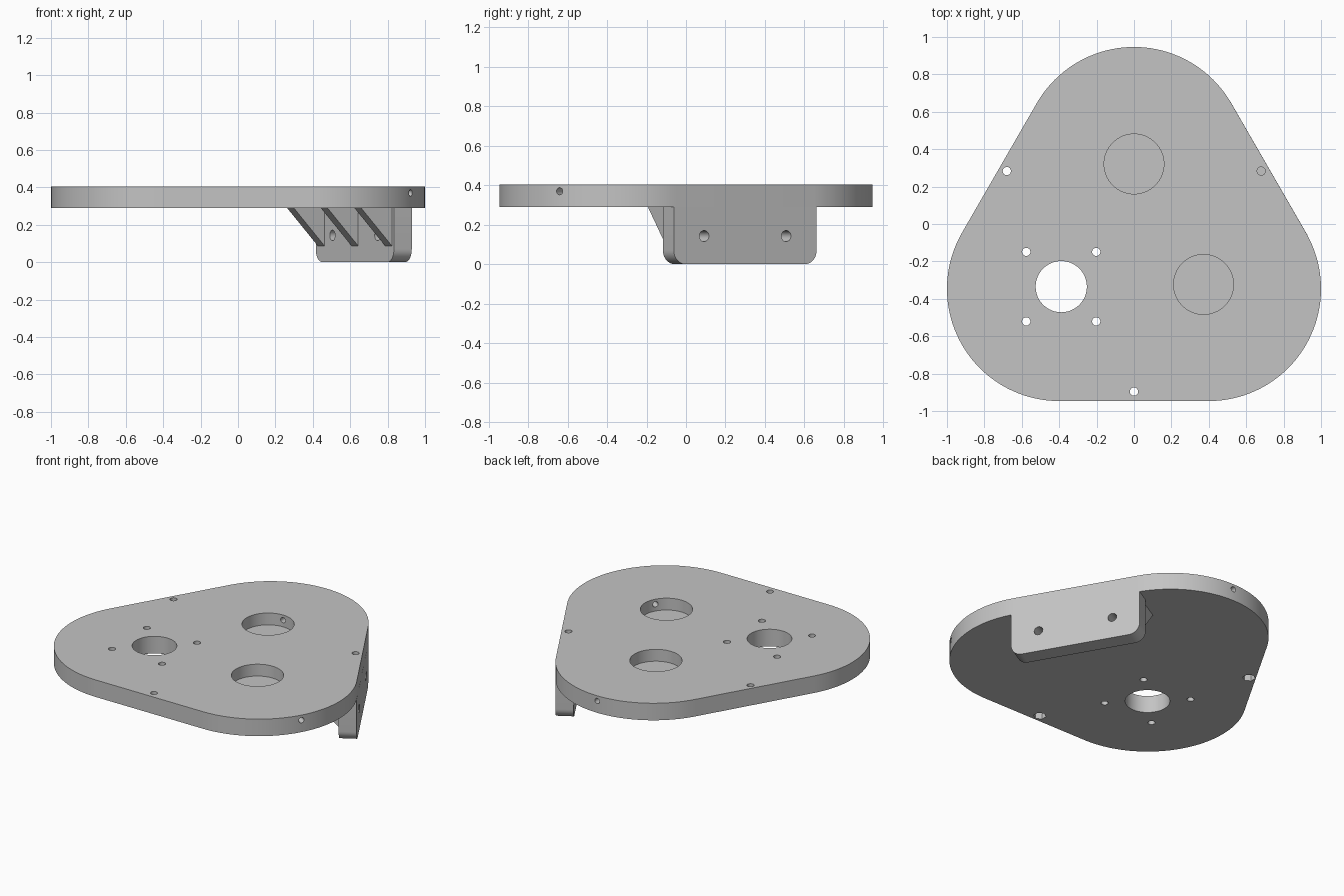
import bpy, bmesh
from math import radians, sin, cos, pi
from mathutils import Vector, Matrix

cube = bpy.data.objects.get("Cube")
if cube:
    bpy.data.objects.remove(cube)

grey = bpy.data.materials.new("plain grey")
grey.use_nodes = True
colour = (0.55, 0.55, 0.55, 1)
grey.diffuse_color = colour
grey.node_tree.nodes["Principled BSDF"].inputs["Base Color"].default_value = colour

TOP, UNDER = 0.405, 0.29          # plate faces
LOBE_X, LOBE_Y, LOBE_R = 0.4, 0.3465, 0.6


def make_object(name, bm, matrix=None):
    bmesh.ops.recalc_face_normals(bm, faces=bm.faces)
    mesh = bpy.data.meshes.new(name)
    bm.to_mesh(mesh)
    bm.free()
    mesh.materials.append(grey)
    obj = bpy.data.objects.new(name, mesh)
    if matrix:
        mesh.transform(matrix)
    bpy.context.collection.objects.link(obj)
    return obj


def prism(name, outline, low, high, matrix=None):
    """Extrude an xy outline from z=low to z=high."""
    bm = bmesh.new()
    face = bm.faces.new([bm.verts.new((x, y, low)) for x, y in outline])
    new = bmesh.ops.extrude_face_region(bm, geom=[face])["geom"]
    verts = [v for v in new if isinstance(v, bmesh.types.BMVert)]
    bmesh.ops.translate(bm, verts=verts, vec=(0, 0, high - low))
    return make_object(name, bm, matrix)


def arc(cx, cy, r, start, end, steps):
    angles = [radians(start + (end - start) * i / steps) for i in range(steps + 1)]
    return [(cx + r * cos(a), cy + r * sin(a)) for a in angles]


def rod(start, end, r, sides=32):
    """Round or polygonal cutter between two points."""
    start, end = Vector(start), Vector(end)
    axis = end - start
    bm = bmesh.new()
    bmesh.ops.create_cone(bm, cap_ends=True, segments=sides, radius1=r, radius2=r, depth=axis.length)
    turn = axis.to_track_quat("Z", "Y").to_matrix().to_4x4()
    return make_object("cutter", bm, Matrix.Translation((start + end) / 2) @ turn)


def drill(obj, cutters):
    for c in cutters:
        c.hide_render = True
        mod = obj.modifiers.new("cut", "BOOLEAN")
        mod.operation, mod.solver, mod.object = "DIFFERENCE", "EXACT", c
    bpy.context.view_layer.update()
    graph = bpy.context.evaluated_depsgraph_get()
    mesh = bpy.data.meshes.new_from_object(obj.evaluated_get(graph))
    obj.modifiers.clear()
    obj.data = mesh
    for c in cutters:
        bpy.data.objects.remove(c)


# Three-lobed plate
lobes = [(LOBE_X, -LOBE_Y, -90), (0, LOBE_Y, 30), (-LOBE_X, -LOBE_Y, 150)]
outline = []
for x, y, start in lobes:
    outline += arc(x, y, LOBE_R, start, start + 120, 40)
plate = prism("plate", outline, UNDER, TOP)


def through(x, y, r):
    return rod((x, y, UNDER - 0.1), (x, y, TOP + 0.1), r, 48)


# Large opening with its four screw holes
hole_x, hole_y = -0.389, -0.335
cutters = [through(hole_x, hole_y, 0.137)]
for sx in (-1, 1):
    for sy in (-1, 1):
        cutters.append(through(hole_x + sx * 0.187, hole_y + sy * 0.186, 0.022))

# Two blind pockets, each with a side drilling to the rim
for x, y, angle in ((0, 0.321, 90), (0.372, -0.323, -30)):
    cutters.append(rod((x, y, TOP - 0.08), (x, y, TOP + 0.1), 0.16, 64))
    way = Vector((cos(radians(angle)), sin(radians(angle)), 0))
    hub = Vector((x, y, 0.37))
    cutters.append(rod(hub + way * 0.1, hub + way * 0.8, 0.018, 24))

# Edge screw holes, with nut recesses underneath where open
for x, y, nut in ((-0.68, 0.283, True), (0, -0.896, True), (0.68, 0.283, False)):
    cutters.append(through(x, y, 0.022))
    if nut:
        cutters.append(rod((x, y, UNDER - 0.05), (x, y, UNDER + 0.05), 0.04, 6))
drill(plate, cutters)

# Bracket frame: local x runs along the plate edge, y is up, z points outward
along = Vector((-0.5, 3 ** 0.5 / 2, 0))
up = Vector((0, 0, 1))
out = along.cross(up)
frame = Matrix((along, up, out)).transposed().to_4x4()
frame.translation = Vector((0.72, 0.3, 0))

# Hanging bracket with rounded lower corners
HALF, THICK, CORNER = 0.418, 0.11, 0.07
shape = [(HALF, UNDER), (-HALF, UNDER)]
shape += arc(-HALF + CORNER, CORNER, CORNER, 180, 270, 10)
shape += arc(HALF - CORNER, CORNER, CORNER, 270, 360, 10)
bracket = prism("bracket", shape, -THICK, 0, frame)
drill(bracket, [rod(frame @ Vector((s, 0.143, -0.2)), frame @ Vector((s, 0.143, 0.1)), 0.028)
                for s in (-0.24, 0.24)])

# Triangular ribs behind the bracket
parts = [plate, bracket]
rib_frame = frame @ Matrix.Rotation(-pi / 2, 4, "Y")   # local x becomes outward
triangle = [(-THICK, UNDER), (-THICK - 0.19, UNDER), (-THICK, 0.087)]
for i, s in enumerate((-0.36, 0, 0.36)):
    # prism depth runs along the plate edge
    parts.append(prism(f"rib_{i + 1}", triangle, -s - 0.036, -s + 0.036, rib_frame))

# Smooth curved walls, crisp edges
bpy.ops.object.select_all(action="DESELECT")
for p in parts:
    p.select_set(True)
bpy.context.view_layer.objects.active = plate
bpy.ops.object.shade_smooth_by_angle(angle=radians(30))
